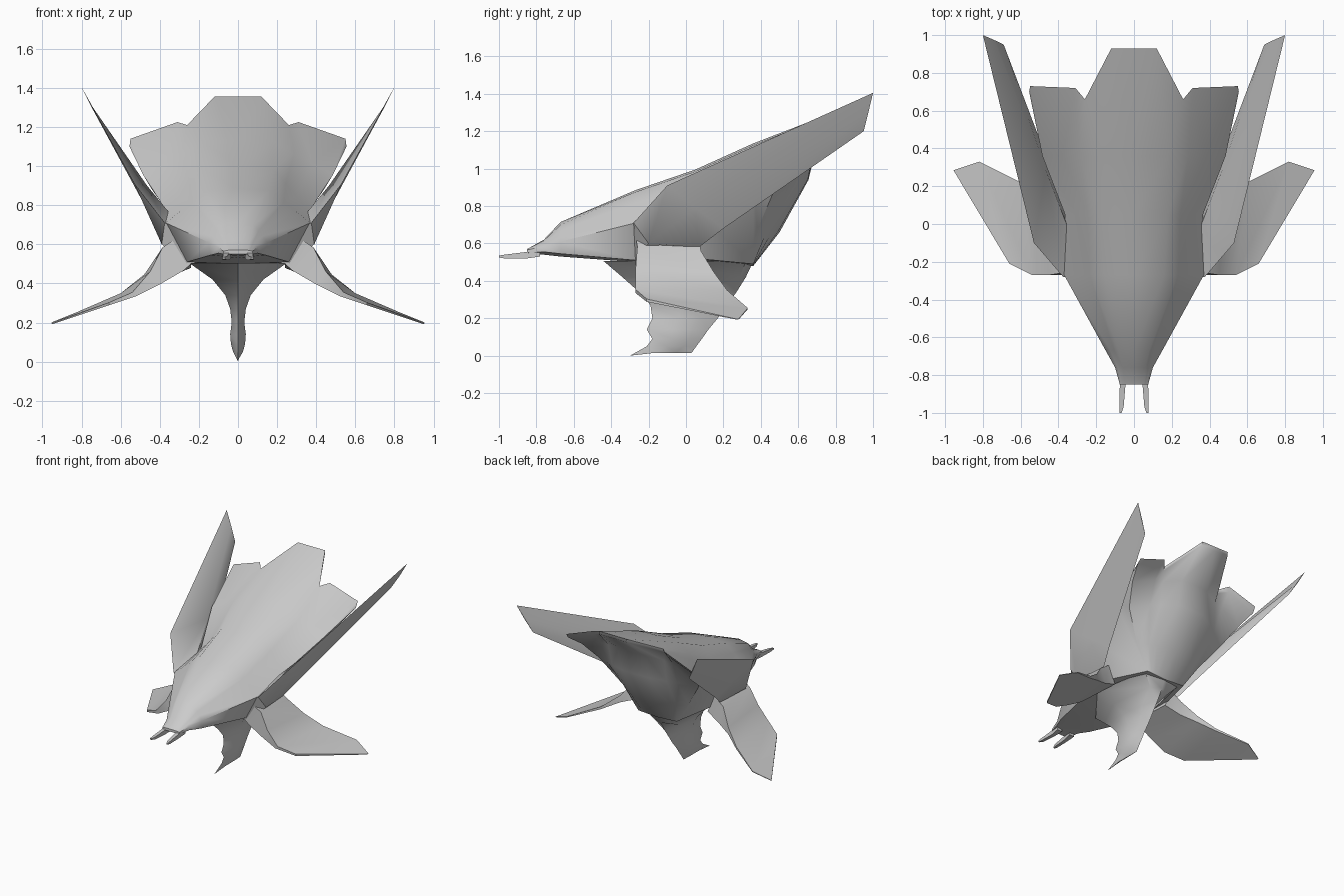
import bpy, bmesh, math
from mathutils import Vector


def finish(name, bm, angle=30, mirror=False):
    bmesh.ops.recalc_face_normals(bm, faces=bm.faces)
    me = bpy.data.meshes.new(name)
    bm.to_mesh(me)
    bm.free()
    ob = bpy.data.objects.new(name, me)
    bpy.context.collection.objects.link(ob)
    if mirror:
        m = ob.modifiers.new("mirror", "MIRROR")
        m.use_clip = True
        m.merge_threshold = 0.0005
    bpy.ops.object.select_all(action="DESELECT")
    ob.select_set(True)
    bpy.context.view_layer.objects.active = ob
    bpy.ops.object.shade_smooth_by_angle(angle=math.radians(angle))
    return ob


def skin(bm, rows, closed):
    # Join successive rows of vertices with quads
    n = len(rows[0])
    for a, b in zip(rows, rows[1:]):
        for i in range(n if closed else n - 1):
            j = (i + 1) % n
            bm.faces.new((a[i], a[j], b[j], b[i]))


def loft(name, rings, angle=30, mirror=False):
    bm = bmesh.new()
    rows = [[bm.verts.new(p) for p in r] for r in rings]
    skin(bm, rows, True)
    bm.faces.new(rows[0])
    bm.faces.new(rows[-1])
    return finish(name, bm, angle, mirror)


# Hull: half sections, y, top z, shoulder, side edge, lower edge, belly z
stations = [
    (-0.85, 0.57, (0.05, 0.57), (0.075, 0.565), (0.075, 0.55), 0.55),
    (-0.76, 0.62, (0.06, 0.615), (0.10, 0.585), (0.10, 0.555), 0.54),
    (-0.67, 0.715, (0.08, 0.70), (0.15, 0.61), (0.14, 0.545), 0.53),
    (-0.27, 0.885, (0.16, 0.875), (0.37, 0.71), (0.26, 0.51), 0.50),
    (0.05, 0.995, (0.18, 0.985), (0.365, 0.77), (0.27, 0.52), 0.49),
    (0.36, 1.135, (0.18, 1.125), (0.485, 0.955), (0.17, 0.49), 0.48),
]
bm = bmesh.new()
top, low = [], []
for y, tz, s, e, l, bz in stations:
    S, E = Vector((s[0], y, s[1])), Vector((e[0], y, e[1]))
    pts = [(0, y, tz), S, S.lerp(E, 0.35), S.lerp(E, 0.65), E]
    top.append([bm.verts.new(p) for p in pts])
    low.append([bm.verts.new(p) for p in ((l[0], y, l[1]), (0, y, bz))])
# Tail lobes at the end of the top surface
lobes = [(0, 0.93, 1.355), (0.12, 0.93, 1.355), (0.26, 0.66, 1.21),
         (0.31, 0.72, 1.225), (0.55, 0.73, 1.14)]
top.append([bm.verts.new(p) for p in lobes])
skin(bm, top, False)
skin(bm, low, False)
for i in range(len(stations) - 1):
    bm.faces.new((top[i][4], top[i + 1][4], low[i + 1][0], low[i][0]))
# Rear surface: thin lobe rims, then a rounded face down to the belly
rear = [
    [(0, 0.92, 1.325), (0.125, 0.92, 1.325), (0.26, 0.65, 1.18), (0.32, 0.70, 1.19), (0.555, 0.70, 1.10)],
    [(0, 0.70, 1.13), (0.12, 0.69, 1.13), (0.25, 0.63, 1.10), (0.32, 0.62, 1.09), (0.51, 0.59, 1.02)],
    [(0, 0.655, 0.94), (0.12, 0.65, 0.94), (0.24, 0.59, 0.92), (0.31, 0.55, 0.91), (0.44, 0.47, 0.88)],
    [(0, 0.50, 0.66), (0.09, 0.49, 0.66), (0.17, 0.46, 0.66), (0.22, 0.43, 0.66), (0.29, 0.38, 0.67)],
]
rows = [top[-1]] + [[bm.verts.new(p) for p in r] for r in rear]
B, L = low[-1][1], low[-1][0]
rows.append([B] + [bm.verts.new(B.co.lerp(L.co, t)) for t in (0.3, 0.55, 0.75)] + [L])
skin(bm, rows, False)
# Side closing faces
for a, b in zip(rows, rows[1:]):
    bm.faces.new((top[-2][4], a[4], b[4]))
# Blunt nose end
bm.faces.new(top[0] + low[0])
finish("hull", bm, 50, True)

# Upper wings: leading, inner, trailing, outer points of each ring
loft("upper_wings", [
    [(0.28, -0.27, 0.66), (0.25, -0.08, 0.70), (0.27, 0.07, 0.56), (0.26, -0.27, 0.50)],
    [(0.375, -0.28, 0.71), (0.35, -0.02, 0.76), (0.35, 0.07, 0.58), (0.39, -0.20, 0.60)],
    [(0.53, -0.10, 0.91), (0.465, 0.28, 0.90), (0.405, 0.20, 0.68), (0.472, 0.05, 0.79)],
    [(0.80, 1.00, 1.405), (0.742, 0.975, 1.30), (0.69, 0.95, 1.20), (0.748, 0.975, 1.30)],
], 40, True)

# Lower wings: leading and trailing, top then bottom
loft("lower_wings", [
    [(0.30, -0.27, 0.64), (0.30, 0.07, 0.62), (0.24, 0.07, 0.48), (0.24, -0.27, 0.50)],
    [(0.385, -0.26, 0.585), (0.385, 0.08, 0.56), (0.36, 0.10, 0.43), (0.28, -0.27, 0.465)],
    [(0.45, -0.27, 0.46), (0.48, 0.15, 0.445), (0.48, 0.15, 0.39), (0.40, -0.27, 0.395)],
    [(0.54, -0.27, 0.355), (0.60, 0.22, 0.35), (0.60, 0.22, 0.33), (0.52, -0.27, 0.335)],
    [(0.66, -0.21, 0.303), (0.82, 0.33, 0.255), (0.82, 0.33, 0.248), (0.66, -0.21, 0.288)],
    [(0.95, 0.275, 0.195), (0.955, 0.285, 0.20), (0.955, 0.285, 0.197), (0.95, 0.275, 0.192)],
], 35, True)

# Keel fin: z, front y, back y, half width
keel = []
for z, f, b, w in [(0.505, -0.44, 0.36, 0.25), (0.42, -0.34, 0.32, 0.13), (0.34, -0.25, 0.27, 0.065),
                   (0.27, -0.19, 0.22, 0.04), (0.20, -0.18, 0.17, 0.032), (0.14, -0.21, 0.12, 0.04),
                   (0.09, -0.18, 0.085, 0.036), (0.05, -0.21, 0.055, 0.025), (0.0, -0.30, 0.03, 0.004)]:
    m1, m2 = f + (b - f) * 0.4, f + (b - f) * (0.95 if z > 0.4 else 0.75)
    zz = z + 0.015 if z < 0.01 else z
    keel.append([(0, f, z), (w, m1, zz), (w * 0.65, m2, zz), (0, b, zz),
                 (-w * 0.65, m2, zz), (-w, m1, zz)])
loft("keel_fin", keel, 40)

# Nose prongs
loft("nose_prongs", [
    [(x0, y, z0), (x1, y, z0), (x1, y, z1), (x0, y, z1)]
    for y, x0, x1, z0, z1 in [(-0.78, 0.035, 0.08, 0.53, 0.57), (-0.85, 0.045, 0.075, 0.52, 0.555),
                              (-0.97, 0.055, 0.078, 0.52, 0.54), (-1.0, 0.066, 0.078, 0.525, 0.535)]
], 30, True)
